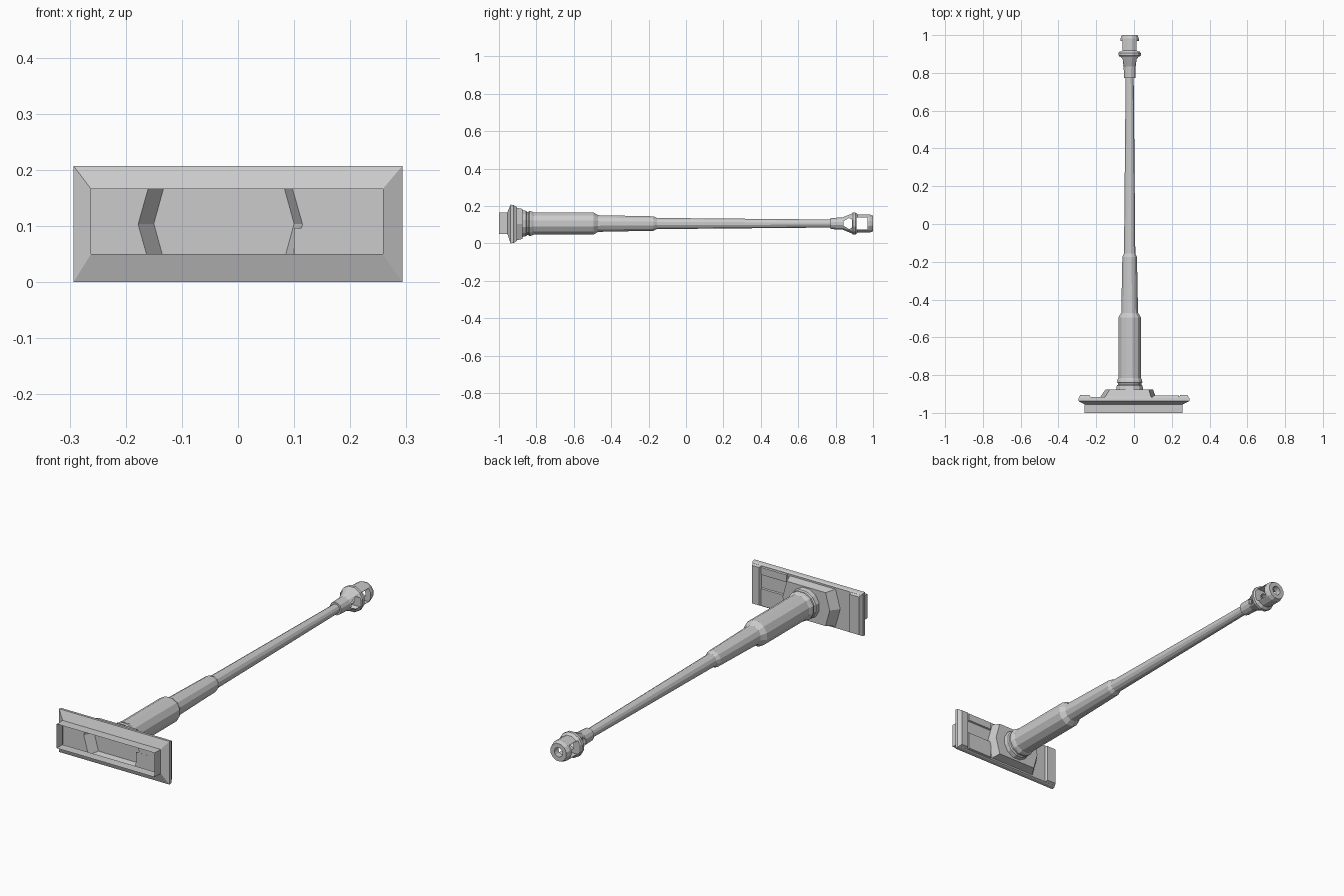
import bpy, bmesh, math

if "Cube" in bpy.data.objects:
    bpy.data.objects.remove(bpy.data.objects["Cube"])

CX, CZ = -0.023, 0.106   # barrel axis


def finish(name, bm):
    bmesh.ops.recalc_face_normals(bm, faces=bm.faces)
    me = bpy.data.meshes.new(name)
    bm.to_mesh(me)
    bm.free()
    ob = bpy.data.objects.new(name, me)
    bpy.context.collection.objects.link(ob)
    return ob


def loft(name, rings, cap_start=False, cap_end=False, closed=False):
    bm = bmesh.new()
    vs = [[bm.verts.new(p) for p in r] for r in rings]
    n = len(vs[0])
    pairs = list(zip(vs, vs[1:])) + ([(vs[-1], vs[0])] if closed else [])
    for a, b in pairs:
        for i in range(n):
            j = (i + 1) % n
            bm.faces.new((a[i], a[j], b[j], b[i]))
    if cap_start:
        bm.faces.new(vs[0])
    if cap_end:
        bm.faces.new(vs[-1])
    return finish(name, bm)


def lathe(name, profile, n=12, **kw):
    rings = []
    for y, r in profile:
        ang = [2 * math.pi * (i + 0.5) / n for i in range(n)]
        rings.append([(CX + r * math.cos(a), y, CZ + r * math.sin(a)) for a in ang])
    return loft(name, rings, **kw)


def ring6(y, xl, xr, z0, z1, inset=0.0):
    # rectangle with split sides; inset turns it into a hexagon
    zm = (z0 + z1) / 2
    return [(xl, y, zm), (xl + inset, y, z1), (xr - inset, y, z1),
            (xr, y, zm), (xr - inset, y, z0), (xl + inset, y, z0)]


def raised_block(name, x0, x1, z0, z1, y0, y1, b):
    def rect(y, d):
        return [(x0 + d, y, z0 + d), (x1 - d, y, z0 + d), (x1 - d, y, z1 - d), (x0 + d, y, z1 - d)]
    return loft(name, [rect(y0, 0), rect(y1, b)], cap_start=True, cap_end=True)


# hollow mantlet shell: rear sleeve, flared flange, front panel, hexagonal boss
loft("mantlet_shell", [
    ring6(-1.0, -0.262, 0.258, 0.05, 0.166),
    ring6(-0.955, -0.262, 0.258, 0.05, 0.166),
    ring6(-0.938, -0.293, 0.293, 0.0, 0.207),
    ring6(-0.922, -0.293, 0.293, 0.002, 0.205),
    ring6(-0.915, -0.288, 0.288, 0.006, 0.2),
    ring6(-0.915, -0.178, 0.115, 0.014, 0.192, 0.025),
    ring6(-0.875, -0.15, 0.1, 0.024, 0.184, 0.022),
], cap_end=True)

# raised details on the front panel
raised_block("left_rail", -0.29, -0.23, 0.006, 0.2, -0.916, -0.904, 0.006)
raised_block("right_rail", 0.24, 0.288, 0.006, 0.2, -0.916, -0.904, 0.006)
raised_block("upper_slot_block", 0.1, 0.24, 0.157, 0.198, -0.916, -0.908, 0.003)
raised_block("lower_slot_block", 0.1, 0.24, 0.008, 0.096, -0.916, -0.908, 0.003)

# stepped barrel
lathe("barrel", [
    (-0.875, 0.074), (-0.855, 0.07), (-0.85, 0.064), (-0.842, 0.064), (-0.838, 0.07),
    (-0.825, 0.067), (-0.815, 0.062), (-0.495, 0.062), (-0.47, 0.046),
    (-0.175, 0.04), (-0.155, 0.031), (0.78, 0.022),
], cap_start=True, cap_end=True)

# muzzle brake with a through bore
brake = lathe("muzzle_brake", [
    (0.772, 0.018), (0.772, 0.031), (0.835, 0.033), (0.885, 0.054), (0.892, 0.061),
    (0.906, 0.061), (0.918, 0.05), (0.982, 0.05), (1.0, 0.043), (1.0, 0.022),
], closed=True)

# side windows of the brake
windows = [
    [(0.842, -0.012), (0.872, -0.03), (0.887, -0.022), (0.887, 0.022), (0.872, 0.03), (0.842, 0.012)],
    [(0.912, -0.032), (0.97, -0.032), (0.97, 0.032), (0.912, 0.032)],
]
for pts in windows:
    cutter = loft("window_cutter", [[(CX + s * 0.1, y, CZ + z) for y, z in pts] for s in (-1, 1)],
                  cap_start=True, cap_end=True)
    cutter.hide_render = True
    mod = brake.modifiers.new("window", 'BOOLEAN')
    mod.operation, mod.solver, mod.object = 'DIFFERENCE', 'EXACT', cutter
    bpy.context.view_layer.objects.active = brake
    bpy.ops.object.modifier_apply(modifier=mod.name)
    bpy.data.objects.remove(cutter)
